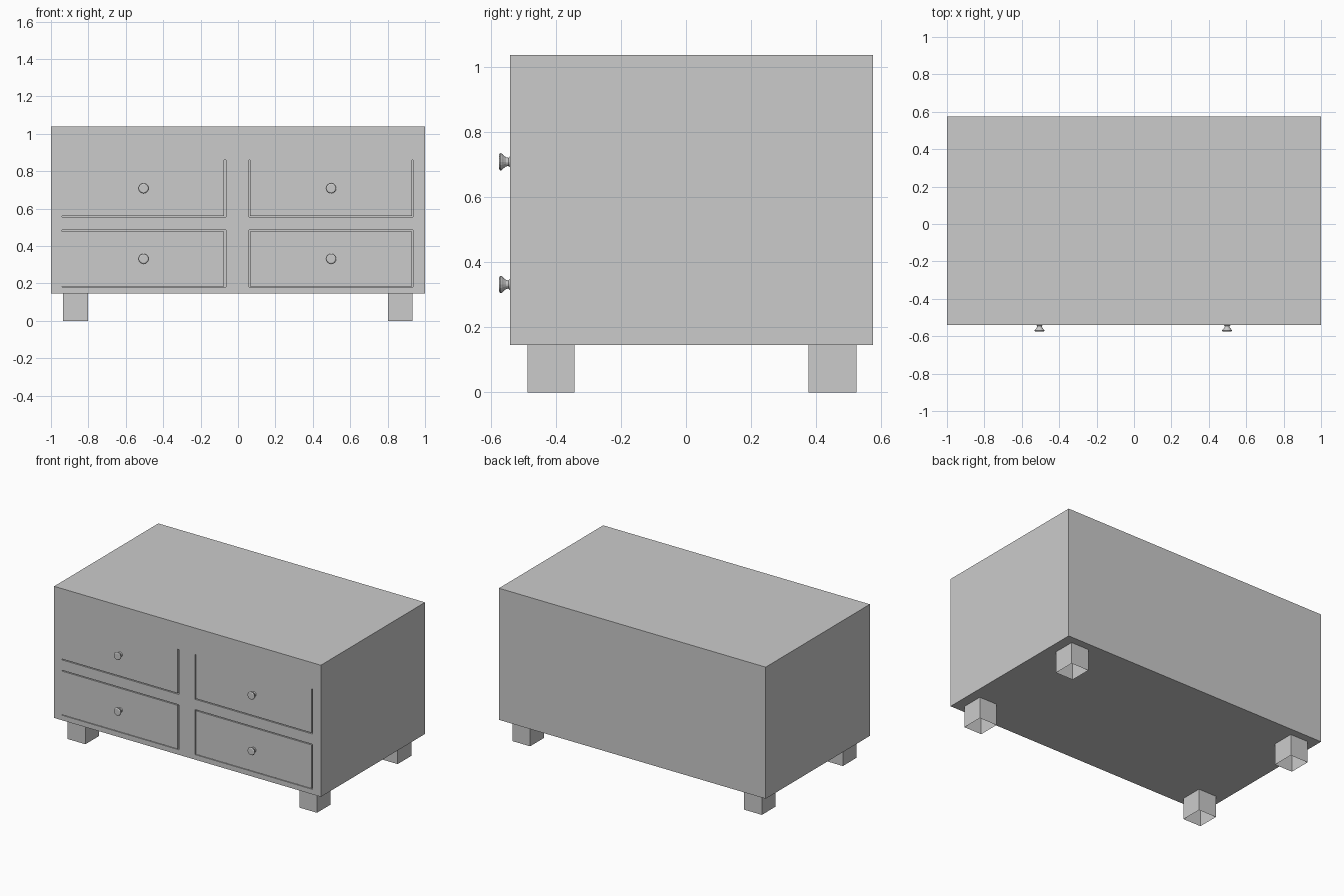
import bpy, bmesh, math
from mathutils import Vector, Matrix

if "Cube" in bpy.data.objects:
    bpy.data.objects.remove(bpy.data.objects["Cube"])

FRONT, BACK = -0.541, 0.575
BOTTOM, TOP = 0.146, 1.038


def finish(name, bm):
    mesh = bpy.data.meshes.new(name)
    bm.to_mesh(mesh)
    bm.free()
    obj = bpy.data.objects.new(name, mesh)
    bpy.context.scene.collection.objects.link(obj)
    return obj


def add_box(bm, lo, hi):
    lo, hi = Vector(lo), Vector(hi)
    m = Matrix.Translation((lo + hi) / 2) @ Matrix.Diagonal((*(hi - lo), 1))
    return bmesh.ops.create_cube(bm, size=1, matrix=m)["verts"]


def box(name, lo, hi):
    bm = bmesh.new()
    add_box(bm, lo, hi)
    return finish(name, bm)


# Cabinet carcass
cabinet = box("cabinet_body", (-1, FRONT, BOTTOM), (1, BACK, TOP))

# Openings: x range, gaps left/right, knob x; z range, gaps below/above, knob z
columns = {"left": (-0.942, -0.063, 0, 0.011, -0.505),
           "right": (0.058, 0.936, 0.006, 0.006, 0.498)}
rows = {"lower": (0.18, 0.485, 0.004, 0.006, 0.332),
        "upper": (0.555, 0.86, 0.006, 0, 0.709)}

# Knob outline: (distance out from the front, radius)
knob_profile = [(0, 0.017), (0.005, 0.0125), (0.012, 0.014), (0.020, 0.020),
                (0.026, 0.026), (0.029, 0.027), (0.032, 0.025), (0.034, 0.020)]


def knob(name, x, z, sides=16):
    bm = bmesh.new()
    rings = []
    for d, r in knob_profile:
        rings.append([bm.verts.new((x + r * math.cos(a), FRONT - d, z + r * math.sin(a)))
                      for a in (2 * math.pi * i / sides for i in range(sides))])
    for a, b in zip(rings, rings[1:]):
        for i in range(sides):
            j = (i + 1) % sides
            bm.faces.new((a[i], a[j], b[j], b[i]))
    bm.faces.new(rings[0])
    bm.faces.new(rings[-1])
    bmesh.ops.recalc_face_normals(bm, faces=bm.faces)
    return finish(name, bm)


# Drawers sit flush in their openings with narrow gaps around them
cut = bmesh.new()
for side, (x0, x1, gl, gr, kx) in columns.items():
    for level, (z0, z1, gb, gt, kz) in rows.items():
        add_box(cut, (x0, FRONT - 0.1, z0), (x1, FRONT + 0.05, z1))
        box(f"{level}_{side}_drawer", (x0 + gl, FRONT, z0 + gb),
            (x1 - gr, FRONT + 0.05, z1 - gt))
        knob(f"{level}_{side}_knob", kx, kz)

cutter = finish("drawer_opening_cutter", cut)
cutter.hide_render = True
cutter.hide_viewport = True
mod = cabinet.modifiers.new("drawer_openings", "BOOLEAN")
mod.operation = "DIFFERENCE"
mod.solver = "EXACT"
mod.object = cutter

# Legs: hollow square tubes, open underneath
for end, y0, y1 in (("front", -0.488, -0.343), ("back", 0.376, 0.524)):
    for side, x0, x1 in (("left", -0.936, -0.803), ("right", 0.802, 0.934)):
        bm = bmesh.new()
        add_box(bm, (x0, y0, 0), (x1, y1, BOTTOM))
        caps = [f for f in bm.faces if abs(f.normal.z) > 0.5]
        bmesh.ops.delete(bm, geom=caps, context="FACES_ONLY")
        finish(f"{end}_{side}_leg", bm)
